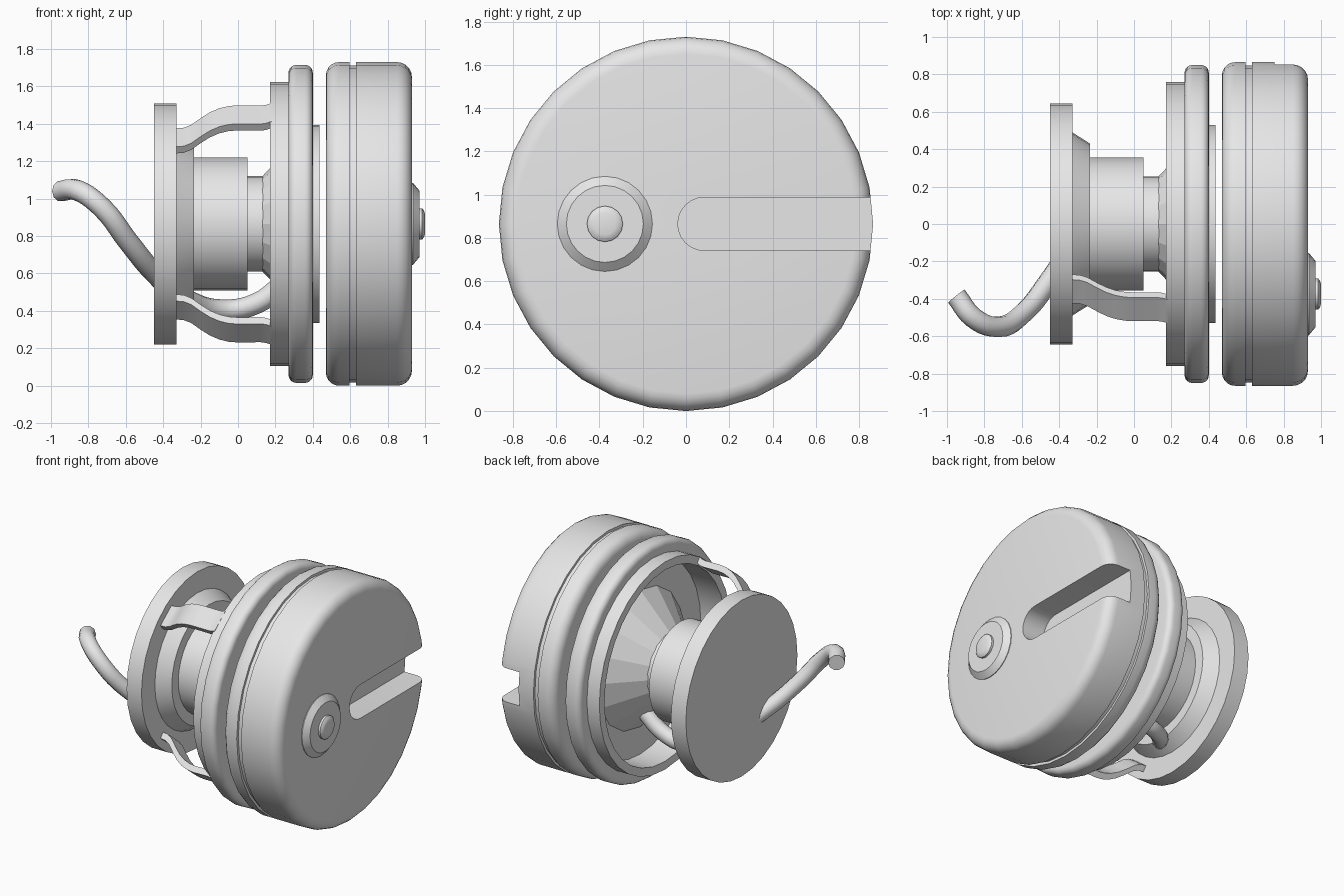
import bpy, bmesh
from math import sin, cos, pi, radians

if "Cube" in bpy.data.objects:
    bpy.data.objects.remove(bpy.data.objects["Cube"])

AXIS_Z = 0.865

grey = bpy.data.materials.new("light_grey")
grey.diffuse_color = (0.8, 0.8, 0.8, 1)
grey.use_nodes = True
grey.node_tree.nodes["Principled BSDF"].inputs["Base Color"].default_value = (0.8, 0.8, 0.8, 1)


def finish(name, bm):
    bmesh.ops.recalc_face_normals(bm, faces=bm.faces)
    mesh = bpy.data.meshes.new(name)
    bm.to_mesh(mesh)
    bm.free()
    mesh.materials.append(grey)
    obj = bpy.data.objects.new(name, mesh)
    bpy.context.collection.objects.link(obj)
    return obj


def smooth(obj, angle=32):
    bpy.ops.object.select_all(action='DESELECT')
    obj.select_set(True)
    bpy.context.view_layer.objects.active = obj
    bpy.ops.object.shade_smooth_by_angle(angle=radians(angle))


def lathe(name, profile, sides=32, y=0, hollow=False, shade=True):
    """Turn (x, radius) points about the x axis; hollow joins last to first."""
    bm = bmesh.new()
    rings = []
    for x, r in profile:
        rings.append([bm.verts.new((x, y + r * sin(2 * pi * i / sides),
                                    AXIS_Z + r * cos(2 * pi * i / sides)))
                      for i in range(sides)])
    pairs = list(zip(rings, rings[1:]))
    if hollow:
        pairs.append((rings[-1], rings[0]))
    else:
        bm.faces.new(rings[0])
        bm.faces.new(rings[-1])
    for a, b in pairs:
        for i in range(sides):
            j = (i + 1) % sides
            bm.faces.new((a[i], a[j], b[j], b[i]))
    obj = finish(name, bm)
    if shade:
        smooth(obj)
    return obj


def arc(cx, cr, rad, start, end, steps=5):
    """Rounded corner for a profile, angles in degrees."""
    return [(cx + rad * cos(radians(start + (end - start) * i / steps)),
             cr + rad * sin(radians(start + (end - start) * i / steps)))
            for i in range(steps + 1)]


# Large front drum with rounded edges and a seam groove
R = 0.865
drum = lathe("front_drum",
             arc(0.54, R - 0.07, 0.07, 180, 90)
             + [(0.595, R), (0.595, R - 0.018), (0.63, R - 0.018), (0.63, R)]
             + arc(0.85, R - 0.08, 0.08, 90, 0), shade=False)

# Round-ended slot cut through the drum face to its rim
bm = bmesh.new()
outline = [(0.085 + 0.123 * cos(radians(a)), AXIS_Z + 0.123 * sin(radians(a)))
           for a in range(90, 271, 15)]
outline += [(1.2, AXIS_Z - 0.123), (1.2, AXIS_Z + 0.123)]
face = bm.faces.new([bm.verts.new((0.75, y, z)) for y, z in outline])
extruded = bmesh.ops.extrude_face_region(bm, geom=[face])["geom"]
bmesh.ops.translate(bm, vec=(0.5, 0, 0),
                    verts=[v for v in extruded if isinstance(v, bmesh.types.BMVert)])
cutter = finish("slot_cutter", bm)
cutter.hide_render = True
cut = drum.modifiers.new("slot", 'BOOLEAN')
cut.operation = 'DIFFERENCE'
cut.solver = 'EXACT'
cut.object = cutter
bpy.context.view_layer.objects.active = drum
bpy.ops.object.modifier_apply(modifier="slot")
bpy.data.objects.remove(cutter)
smooth(drum)

# Off-centre button on the drum face
lathe("button_base", [(0.92, 0.22), (0.935, 0.22), (0.97, 0.178)], 24, y=-0.375)
lathe("button_cap", [(0.96, 0.083), (0.985, 0.083), (0.995, 0.07), (1.0, 0.05)], 16, y=-0.375)

# Rounded middle ring with its hollow rear rim and closing plate
lathe("middle_ring",
      [(0.27, 0.70)] + arc(0.312, 0.808, 0.042, 180, 90)
      + arc(0.358, 0.808, 0.042, 90, 0) + [(0.40, 0.70)], hollow=True)
lathe("rear_rim", [(0.17, 0.70), (0.17, 0.76), (0.28, 0.76), (0.28, 0.70)], hollow=True)
lathe("ring_plate", [(0.37, 0.72), (0.395, 0.72)])
lathe("front_disc", [(0.39, 0.53), (0.435, 0.53)])

# Inner cone and core cylinders
lathe("inner_cone", [(0.13, 0.255), (0.40, 0.53)], 16, shade=False)
lathe("core_neck", [(0.04, 0.255), (0.16, 0.255)])
lathe("core_cylinder", [(-0.24, 0.355), (0.05, 0.355)])
lathe("core_collar", [(-0.34, 0.49), (-0.33, 0.49), (-0.235, 0.43)])
lathe("back_disc", [(-0.45, 0.645), (-0.33, 0.645)])

# Two bent straps joining the back disc to the rim
strap_path = [(-0.34, 0.585), (-0.29, 0.59), (-0.25, 0.61), (-0.20, 0.655),
              (-0.15, 0.695), (-0.10, 0.722), (-0.05, 0.737), (0.0, 0.742),
              (0.12, 0.74), (0.15, 0.745), (0.18, 0.758)]
for name, side in (("upper_strap", 1), ("lower_strap", -1)):
    bm = bmesh.new()
    a = radians(52)
    sections = []
    for x, r in strap_path:
        corners = [(r, -0.08), (r, 0.08), (r - 0.045, 0.08), (r - 0.045, -0.08)]
        sections.append([bm.verts.new((x, -d * cos(a) + w * sin(a),
                                       AXIS_Z + side * (d * sin(a) + w * cos(a))))
                         for d, w in corners])
    for s, t in zip(sections, sections[1:]):
        for i in range(4):
            j = (i + 1) % 4
            bm.faces.new((s[i], s[j], t[j], t[i]))
    bm.faces.new(sections[0])
    bm.faces.new(sections[-1])
    smooth(finish(name, bm))

# Bent rod that runs through the back disc and into the cone
rod_path = [(-0.95, -0.385, 1.04), (-0.86, -0.50, 1.045), (-0.73, -0.55, 0.955),
            (-0.59, -0.475, 0.775), (-0.45, -0.30, 0.605), (-0.28, -0.06, 0.465),
            (-0.08, 0.11, 0.405), (0.10, 0.12, 0.44), (0.26, 0.12, 0.56)]
curve = bpy.data.curves.new("bent_rod", 'CURVE')
curve.dimensions = '3D'
curve.bevel_depth = 0.056
curve.bevel_resolution = 3
curve.resolution_u = 5
curve.use_fill_caps = True
spline = curve.splines.new('BEZIER')
spline.bezier_points.add(len(rod_path) - 1)
for point, co in zip(spline.bezier_points, rod_path):
    point.co = co
    point.handle_left_type = point.handle_right_type = 'AUTO'
curve.materials.append(grey)
rod = bpy.data.objects.new("bent_rod", curve)
bpy.context.collection.objects.link(rod)
bpy.ops.object.select_all(action='DESELECT')
rod.select_set(True)
bpy.context.view_layer.objects.active = rod
bpy.ops.object.convert(target='MESH')
smooth(bpy.context.view_layer.objects.active, 50)
